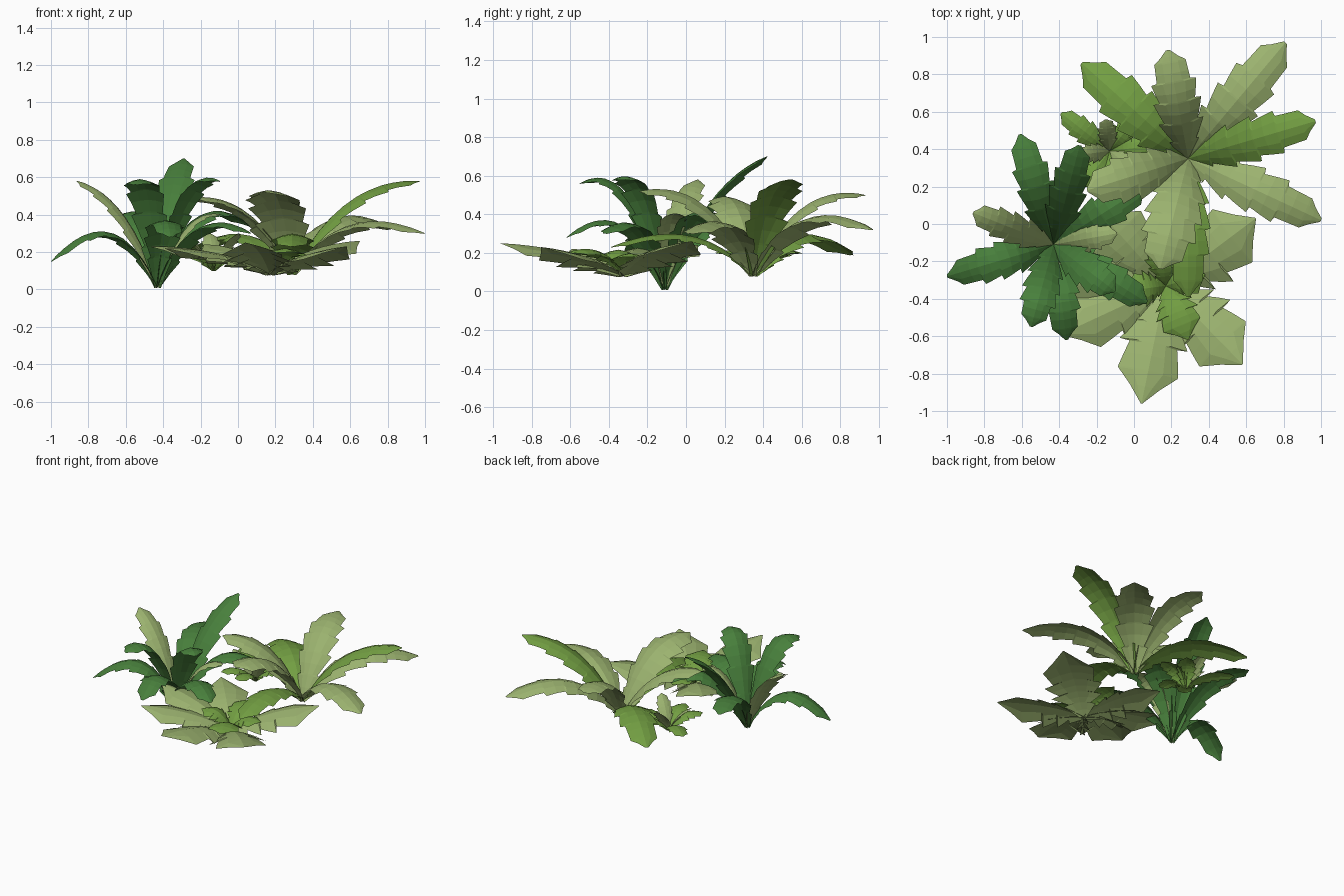
import bpy
import math
from mathutils import Vector

cube = bpy.data.objects.get("Cube")
if cube:
    bpy.data.objects.remove(cube, do_unlink=True)


def make_material(name, rgb):
    mat = bpy.data.materials.new(name)
    mat.use_nodes = True
    mat.diffuse_color = (*rgb, 1)
    mat.node_tree.nodes["Principled BSDF"].inputs["Base Color"].default_value = (*rgb, 1)
    return mat


DARK = make_material("dark green", (0.065, 0.215, 0.045))
MID = make_material("grass green", (0.17, 0.345, 0.055))
LIGHT = make_material("pale olive green", (0.33, 0.45, 0.16))

# Half-width outline along a leaf: (position, fraction of full width)
SLIM = [(0, .16), (.17, .64), (.36, .94), (.56, 1), (.74, .94), (.9, .66), (1, .08)]
BROAD = [(0, .12), (.2, .55), (.36, .88), (.54, 1), (.76, .88), (1, .02)]


def make_leaf(name, base, tip, arch, width, mat, outline=SLIM, notch=.75, reach=.38):
    """Arched leaf blade with a raised midrib and saw-toothed edges."""
    base, tip = Vector(base), Vector(tip)
    bend = base.lerp(tip, reach)
    bend.z = arch
    flat = Vector((tip.x - base.x, tip.y - base.y, 0)).normalized()
    side = Vector((-flat.y, flat.x, 0))

    # Each tooth flares toward the tip, then steps back in; the end stays plain
    stations = []
    for (t0, w0), (t1, w1) in zip(outline, outline[1:]):
        step = notch if 0 < t0 and t1 < 1 else 1
        inner = w0 * step
        stations += [(t0 + (.012 if t0 else 0), inner),
                     ((t0 + t1) / 2, (inner + w1) / 2),
                     (t1, w1)]

    verts, faces = [], []
    for t, w in stations:
        s = 1 - t
        point = base * s * s + bend * 2 * s * t + tip * t * t
        tangent = ((bend - base) * s + (tip - bend) * t).normalized()
        normal = tangent.cross(side)
        half = width * w / 2
        for across, drop in ((-1, .3), (-.5, .1), (0, 0), (.5, .1), (1, .3)):
            verts.append(point + side * half * across - normal * half * drop)
    for row in range(len(stations) - 1):
        for col in range(4):
            a = row * 5 + col
            faces.append((a, a + 1, a + 6, a + 5))

    mesh = bpy.data.meshes.new(name)
    mesh.from_pydata(verts, [], faces)
    mesh.materials.append(mat)
    obj = bpy.data.objects.new(name, mesh)
    bpy.context.collection.objects.link(obj)


def make_plant(name, base, leaves, **style):
    for i, (x, y, z, arch, width, mat) in enumerate(leaves):
        make_leaf(f"{name}_leaf_{i + 1}", base, (x, y, z), arch, width, mat, **style)


# Tall dark plant: tip x, y, z, arch height, width, colour
make_plant("tall_plant", (-.43, -.11, .01), [
    (-.61, .48, .38, .54, .21, DARK),
    (-.29, .42, .7, .58, .21, DARK),
    (.06, .2, .34, .6, .21, DARK),
    (-.1, -.36, .58, .7, .21, DARK),
    (.07, -.42, .3, .5, .21, DARK),
    (-.36, -.62, .28, .55, .21, DARK),
    (-.55, -.55, .56, .72, .21, DARK),
    (-1, -.28, .15, .53, .21, DARK),
    (-.86, .06, .58, .52, .18, LIGHT),
    (-.09, -.05, .4, .45, .15, LIGHT),
], reach=.4)

# Wide arching plant
make_plant("arching_plant", (.29, .35, .08), [
    (.18, .93, .5, .58, .26, LIGHT),
    (.81, .97, .32, .55, .28, LIGHT),
    (.97, .55, .58, .6, .25, MID),
    (1, .02, .3, .5, .26, LIGHT),
    (-.28, .86, .19, .45, .28, MID),
    (-.25, .18, .49, .53, .27, LIGHT),
    (.14, -.24, .52, .6, .32, LIGHT),
    (.29, -.39, .23, .42, .24, MID),
])

# Low plant with broad leaves
make_plant("broad_plant", (.17, -.33, .08), [
    (.04, -.96, .25, .23, .37, LIGHT),
    (.58, -.75, .23, .2, .39, LIGHT),
    (.65, .03, .26, .24, .4, LIGHT),
    (-.18, .06, .24, .24, .38, LIGHT),
    (-.47, -.23, .23, .23, .32, LIGHT),
    (-.39, -.59, .22, .22, .34, LIGHT),
], outline=BROAD, notch=.7)
make_plant("broad_plant_inner", (.17, -.33, .1), [
    (.29, -.62, .2, .27, .24, MID),
    (.38, -.27, .18, .24, .2, MID),
    (.14, -.04, .2, .26, .2, MID),
    (-.05, -.36, .2, .26, .2, MID),
], outline=BROAD)

# Small sprout: spreading leaves around upright pale ones
sprout = Vector((-.13, .39, .1))
for i in range(8):
    angle = math.radians(142 + i * 45)
    pale = i % 3 == 1
    length = .33 if i == 0 else .17 if pale else .24
    rise = .2 if pale else .1
    tip = sprout + Vector((math.cos(angle) * length, math.sin(angle) * length, rise))
    make_leaf(f"sprout_leaf_{i + 1}", sprout, tip, .25, .11 if pale else .14,
              LIGHT if pale else MID)
